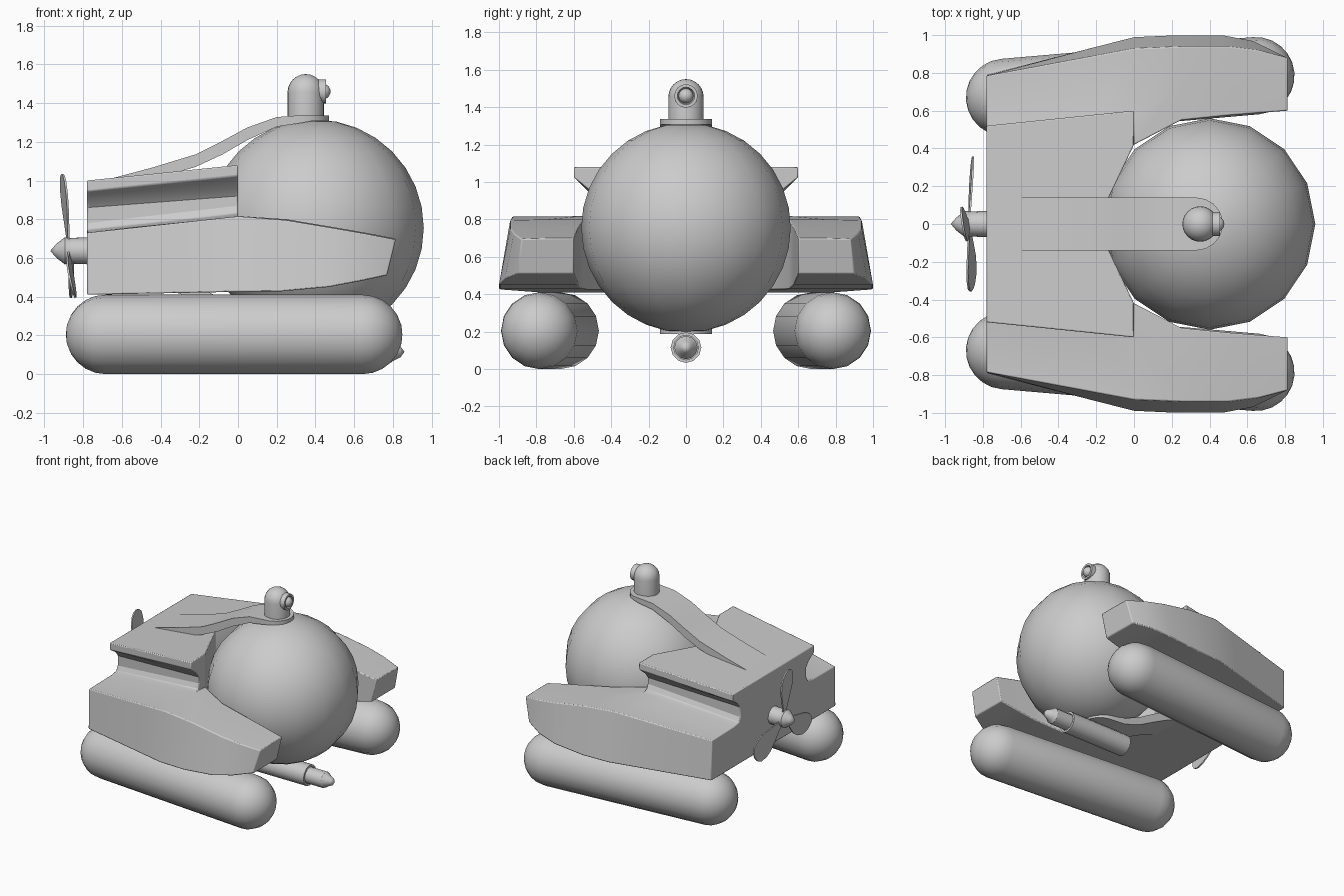
import bpy, bmesh, math
from mathutils import Vector, Matrix

if "Cube" in bpy.data.objects:
    bpy.data.objects.remove(bpy.data.objects["Cube"])


def finish(name, bm, angle=35, matrix=None):
    if matrix:
        bm.transform(matrix)
    bmesh.ops.recalc_face_normals(bm, faces=bm.faces)
    me = bpy.data.meshes.new(name)
    bm.to_mesh(me)
    bm.free()
    ob = bpy.data.objects.new(name, me)
    bpy.context.collection.objects.link(ob)
    bpy.ops.object.select_all(action='DESELECT')
    ob.select_set(True)
    bpy.context.view_layer.objects.active = ob
    bpy.ops.object.shade_smooth_by_angle(angle=math.radians(angle))
    return ob


def bridge(bm, a, b, skip_centre=False):
    for i in range(len(a)):
        j = (i + 1) % len(a)
        q = [a[i], a[j], b[j], b[i]]
        if skip_centre and all(abs(v.co.y) < 1e-5 for v in q[:2]):
            if all(abs(v.co.y) < 1e-5 for v in q):
                continue
        bm.faces.new(q)


def lathe(name, profile, loc, axis=(0, 0, 1), segs=16, angle=35):
    """Spin (radius, height) points about an axis through loc."""
    bm = bmesh.new()
    rings = []
    for r, h in profile:
        n = 1 if r == 0 else segs
        rings.append([bm.verts.new((r * math.cos(2 * math.pi * k / segs),
                                    r * math.sin(2 * math.pi * k / segs), h)) for k in range(n)])
    for a, b in zip(rings, rings[1:]):
        for k in range(segs):
            j = (k + 1) % segs
            if len(a) == 1:
                bm.faces.new([a[0], b[k], b[j]])
            elif len(b) == 1:
                bm.faces.new([a[k], a[j], b[0]])
            else:
                bm.faces.new([a[k], a[j], b[j], b[k]])
    rot = Vector(axis).to_track_quat('Z', 'Y').to_matrix().to_4x4()
    return finish(name, bm, angle, Matrix.Translation(loc) @ rot)


def dome(r, h, n=6, sign=1):
    pts = [(r * math.cos(math.pi / 2 * i / n), h + sign * r * math.sin(math.pi / 2 * i / n)) for i in range(n)]
    return pts + [(0, h + sign * r)]


# Cabin globe
bm = bmesh.new()
bmesh.ops.create_uvsphere(bm, u_segments=16, v_segments=16, radius=0.56)
finish("cabin_globe", bm, 60, Matrix.Translation((0.4, 0, 0.755)))

# Floats, slightly toed outward
for s, side in ((1, "left"), (-1, "right")):
    a, b = Vector((-0.685, s * 0.67, 0.205)), Vector((0.645, s * 0.785, 0.205))
    r, length = 0.205, (b - a).length
    lathe(side + "_float", dome(r, 0, sign=-1)[::-1] + dome(r, length), a, b - a)

# Hull: stepped rear block with a notch for the globe, and two forward arms
rear = [(.52, 1.0), (.52, .945), (.45, .90), (.42, .86), (.42, .78), (.44, .745), (.50, .735), (.785, .73), (.79, .41)]
front = [(.60, 1.08), (.60, 1.025), (.52, .96), (.49, .92), (.49, .87), (.51, .83), (.56, .817), (.93, .815), (.99, .425)]
bm = bmesh.new()
loops = []
for x, inner in ((-0.78, 0), (-0.2, 0), (0, 0.42)):
    t = (x + 0.78) / 0.78
    p = [(a[0] + (b[0] - a[0]) * t, a[1] + (b[1] - a[1]) * t) for a, b in zip(rear, front)]
    pts = [(inner, p[0][1])] + p + [(inner, p[8][1]), (inner, p[7][1])]
    loops.append([bm.verts.new((x, y, z)) for y, z in pts])
for a, b in zip(loops, loops[1:]):
    bridge(bm, a, b, True)
bm.faces.new(loops[0])
L = loops[-1]
bm.faces.new(L[:8] + [L[11]])
prev = [L[11], L[7], L[8], L[9], L[10]]
# arm stations: x top, x bottom, inner y, outer top y, outer bottom y, z top, z bottom
for xt, xb, yi, yo, yb, zt, zb in ((.25, .22, .55, .94, 1.0, .80, .427),
                                   (.50, .47, .575, .94, 1.0, .758, .45),
                                   (.66, .63, .588, .92, .97, .73, .48),
                                   (.815, .77, .60, .88, .90, .70, .51)):
    cur = [bm.verts.new(c) for c in ((xt, yi, zt), (xt, (yi + yo) / 2, zt), (xt, yo, zt - .005),
                                     (xb, yb, zb), (xb, yi, zb))]
    bridge(bm, prev, cur)
    prev = cur
bm.faces.new(prev)
hull = finish("hull", bm, 25)
m = hull.modifiers.new("Mirror", 'MIRROR')
m.use_axis = (False, True, False)
b = hull.modifiers.new("Bevel", 'BEVEL')
b.width, b.segments, b.limit_method, b.angle_limit = 0.01, 2, 'ANGLE', math.radians(40)


# Straps over and under the globe, with a rounded front end
def strap(name, flip):
    rows = [(-.65, 1.012, .14, .04), (-.45, 1.065, .14, .06), (-.22, 1.135, .14, .065), (-.08, 1.205, .14, .07),
            (.05, 1.275, .14, .065), (.2, 1.328, .14, .05), (.33, 1.338, .14, .04)]
    for d in (20, 40, 60, 75, 88):
        rows.append((.33 + .14 * math.sin(math.radians(d)), 1.337, .14 * math.cos(math.radians(d)), .03))
    bm = bmesh.new()
    prev = None
    for x, z, w, t in rows:
        pts = [(x, -w, z), (x, w, z), (x, w, z - t), (x, -w, z - t)]
        cur = [bm.verts.new((px, py, 1.525 - pz if flip else pz)) for px, py, pz in pts]
        if prev:
            bridge(bm, prev, cur)
        else:
            bm.faces.new(cur)
        prev = cur
    bm.faces.new(prev)
    finish(name, bm, 40)


strap("upper_strap", False)
strap("lower_strap", True)

# Domed lamp on top, with a ringed lens facing forward
lathe("lamp_housing", [(0, 1.32), (.094, 1.32)] + dome(.094, 1.456), (.35, 0, 0), segs=24)
lathe("lamp_ring", [(0, 0), (.063, 0), (.063, .055), (.047, .055), (.04, .035), (0, .035)], (.40, 0, 1.46), (1, 0, 0))
lathe("lamp_lens", dome(.04, 0), (.438, 0, 1.46), (1, 0, 0))

# Forward launcher under the globe
lathe("launcher_tube", [(0, 0), (.082, 0), (.082, .54), (.066, .54), (.066, .50), (0, .50)],
      (.10, 0, .115), (1, 0, 0), 12)
lathe("launcher_probe", [(0, 0), (.062, 0), (.062, .20), (.045, .225), (.028, .26), (0, .28)],
      (.58, 0, .115), (1, 0, 0), 12, 30)

# Propeller shaft, spinner and three blades
lathe("propeller_shaft", [(0, 0), (.07, 0), (.066, .10), (0, .10)], (-.77, 0, .637), (-1, 0, 0))
lathe("propeller_spinner", [(0, 0), (.066, 0), (.07, .03), (.035, .075), (0, .105)], (-.865, 0, .637), (-1, 0, 0))
half = [(.025, 0), (.03, .08), (.06, .16), (.088, .24), (.092, .30), (.075, .36), (.04, .39)]
outline = half + [(0, .398)] + [(-y, z) for y, z in half[::-1]]
for k in range(3):
    bm = bmesh.new()
    f = bm.faces.new([bm.verts.new((-.005, y, z)) for y, z in outline])
    ext = bmesh.ops.extrude_face_region(bm, geom=[f])
    bmesh.ops.translate(bm, vec=(.01, 0, 0), verts=[v for v in ext['geom'] if isinstance(v, bmesh.types.BMVert)])
    mat = (Matrix.Translation((-.873, 0, .637)) @ Matrix.Rotation(math.radians(-5), 4, 'Y')
           @ Matrix.Rotation(k * math.tau / 3, 4, 'X') @ Matrix.Rotation(math.radians(9), 4, 'Z'))
    finish("propeller_blade_%d" % (k + 1), bm, 35, mat)
